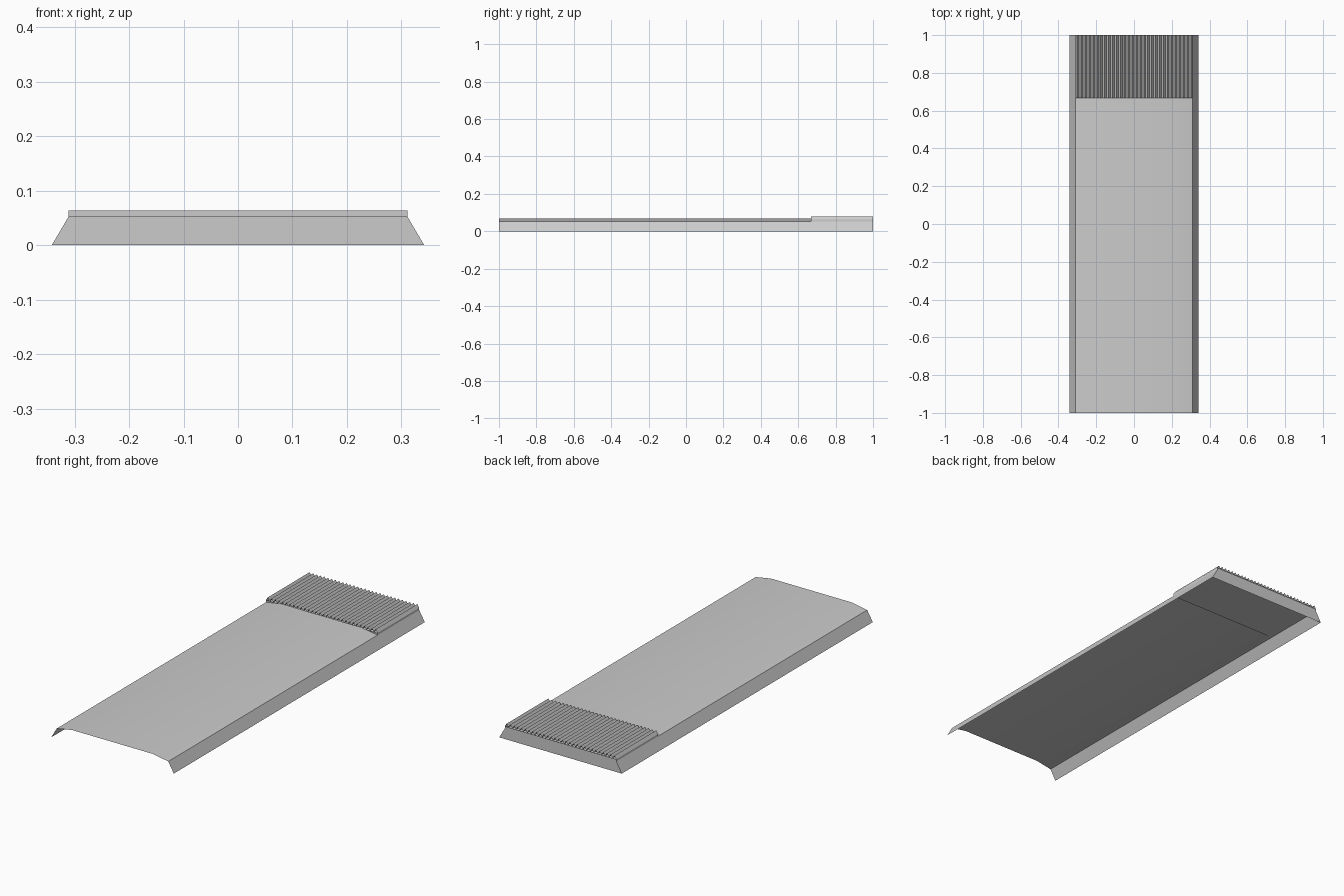
import bpy

if "Cube" in bpy.data.objects:
    bpy.data.objects.remove(bpy.data.objects["Cube"])

FRONT, STEP, BACK = -1.0, 0.667, 1.0
HALF_TOP, HALF_BASE = 0.311, 0.342
EDGE_Z, PAD_Z, TIP_Z = 0.053, 0.064, 0.08


def make_object(name, verts, faces):
    mesh = bpy.data.meshes.new(name)
    mesh.from_pydata(verts, [], faces)
    mesh.update()
    obj = bpy.data.objects.new(name, mesh)
    bpy.context.collection.objects.link(obj)
    return obj


def sweep(name, profile, y0, y1):
    """Sheet made by extruding an open x-z profile along y (left to right = facing up)."""
    n = len(profile)
    verts = [(x, y, z) for y in (y0, y1) for x, z in profile]
    faces = [(i, i + 1, n + i + 1, n + i) for i in range(n - 1)]
    return make_object(name, verts, faces)


def smooth(obj):
    bpy.ops.object.select_all(action='DESELECT')
    obj.select_set(True)
    bpy.context.view_layer.objects.active = obj
    bpy.ops.object.shade_smooth_by_angle(angle=0.5)


# Crowned deck sheet
deck = sweep("deck", [(-HALF_TOP, EDGE_Z), (-0.225, 0.068),
                      (0.225, 0.068), (HALF_TOP, EDGE_Z)], FRONT, STEP)
smooth(deck)

# Sloping side skirts
sweep("left_skirt", [(-HALF_BASE, 0), (-HALF_TOP, EDGE_Z)], FRONT, BACK)
sweep("right_skirt", [(HALF_TOP, EDGE_Z), (HALF_BASE, 0)], FRONT, BACK)

# Back wall closing the shell
make_object("back_wall", [(HALF_BASE, BACK, 0), (-HALF_BASE, BACK, 0),
                          (-HALF_TOP, BACK, EDGE_Z), (HALF_TOP, BACK, EDGE_Z)],
            [(0, 1, 2, 3)])

# Raised pad below the ribs: underside, four sides, open top
pad = [(x, y, z) for z in (EDGE_Z, PAD_Z)
       for x, y in ((-HALF_TOP, STEP), (HALF_TOP, STEP), (HALF_TOP, BACK), (-HALF_TOP, BACK))]
make_object("rib_pad", pad, [(3, 2, 1, 0)] +
            [(i, (i + 1) % 4, (i + 1) % 4 + 4, i + 4) for i in range(4)])

# Zigzag ribs covering the pad
RIBS = 30
step = HALF_TOP / RIBS
zigzag = [(-HALF_TOP + i * step, TIP_Z if i % 2 else PAD_Z) for i in range(2 * RIBS + 1)]
sweep("ribs", zigzag, STEP, BACK)
